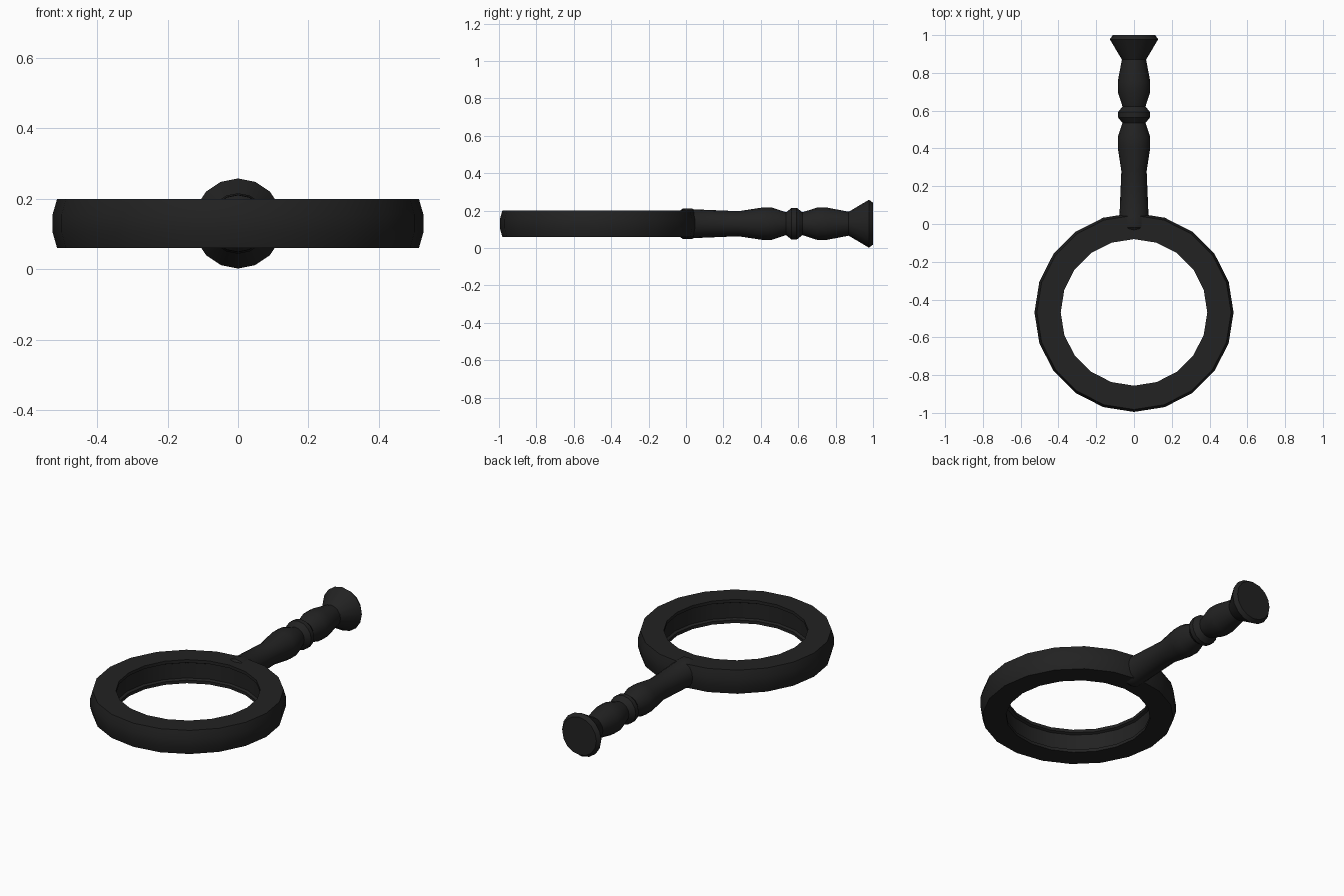
import bpy, bmesh, math
from mathutils import Matrix

if "Cube" in bpy.data.objects:
    bpy.data.objects.remove(bpy.data.objects["Cube"])

black = bpy.data.materials.new("black")
black.diffuse_color = (0.016, 0.016, 0.016, 1)
black.use_nodes = True
black.node_tree.nodes["Principled BSDF"].inputs["Base Color"].default_value = black.diffuse_color


def lathe(name, profile, sides, matrix, closed=False):
    """Revolve (radius, height) points round z, then place with matrix."""
    bm = bmesh.new()
    rings = []
    for r, h in profile:
        ring = []
        for i in range(sides):
            a = 2 * math.pi * i / sides
            ring.append(bm.verts.new((r * math.cos(a), r * math.sin(a), h)))
        rings.append(ring)
    pairs = list(zip(rings, rings[1:]))
    if closed:
        pairs.append((rings[-1], rings[0]))
    else:
        bm.faces.new(rings[0])
        bm.faces.new(rings[-1])
    for lo, hi in pairs:
        for i in range(sides):
            j = (i + 1) % sides
            bm.faces.new((lo[i], lo[j], hi[j], hi[i]))
    bmesh.ops.recalc_face_normals(bm, faces=bm.faces)
    mesh = bpy.data.meshes.new(name)
    bm.to_mesh(mesh)
    bm.free()
    mesh.transform(matrix)
    mesh.materials.append(black)
    obj = bpy.data.objects.new(name, mesh)
    bpy.context.collection.objects.link(obj)
    bpy.ops.object.select_all(action='DESELECT')
    obj.select_set(True)
    bpy.context.view_layer.objects.active = obj
    bpy.ops.object.shade_smooth_by_angle(angle=math.radians(30))
    return obj


# Lens frame: bulged outside, shallow groove inside
frame = [(0.388, 0.07), (0.514, 0.07), (0.527, 0.025), (0.527, -0.025),
         (0.514, -0.07), (0.388, -0.07), (0.388, -0.052),
         (0.402, -0.045), (0.402, 0.045), (0.388, 0.052)]
lathe("lens_frame", frame, 20, Matrix.Translation((0, -0.468, 0.13)), closed=True)

# Turned handle running along y
handle = [(0.07, -0.032), (0.081, -0.018), (0.082, 0.03), (0.077, 0.042),
          (0.067, 0.28), (0.086, 0.405), (0.086, 0.46), (0.061, 0.535),
          (0.085, 0.565), (0.085, 0.592), (0.061, 0.622), (0.086, 0.70),
          (0.086, 0.755), (0.064, 0.87), (0.128, 0.978), (0.112, 1.0)]
lathe("handle", handle, 16,
      Matrix.Translation((0, 0, 0.13)) @ Matrix.Rotation(-math.pi / 2, 4, 'X'))
